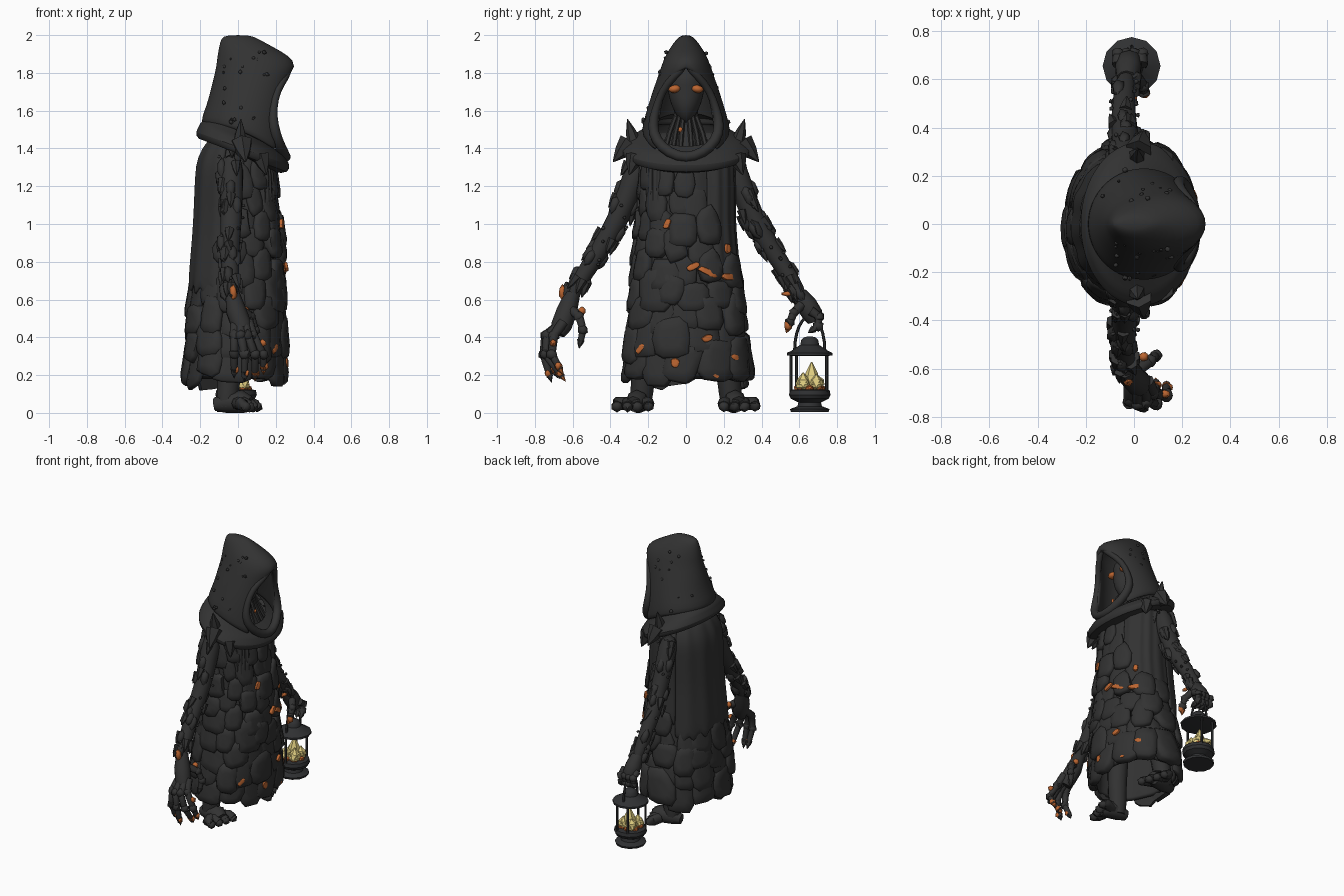
import bpy, bmesh, random
from math import sin, cos, pi, asin, radians
from mathutils import Vector, Matrix

rng = random.Random(3)
bm = bmesh.new()  # shared work mesh, emptied by finish()
if "Cube" in bpy.data.objects:
    bpy.data.objects.remove(bpy.data.objects["Cube"])

def material(name, *rgb):
    m = bpy.data.materials.new(name)
    m.use_nodes = True
    m.diffuse_color = (*rgb, 1)
    bsdf = next(n for n in m.node_tree.nodes if n.type == 'BSDF_PRINCIPLED')
    bsdf.inputs["Base Color"].default_value = (*rgb, 1)
    return m

CHAR, METAL = material("charcoal", .032, .032, .032), material("dark_metal", .029, .03, .032)
EMBER, FLAME = material("ember_orange", .5, .13, .03), material("flame_yellow", .75, .62, .22)

def finish(name, mats=(CHAR,), sub=0, solid=0, angle=50):
    bmesh.ops.remove_doubles(bm, verts=bm.verts, dist=.0002)
    bmesh.ops.recalc_face_normals(bm, faces=bm.faces)
    me = bpy.data.meshes.new(name)
    bm.to_mesh(me)
    bm.clear()
    for m in mats:
        me.materials.append(m)
    me.shade_smooth()
    me.set_sharp_from_angle(angle=radians(angle))
    ob = bpy.data.objects.new(name, me)
    bpy.context.scene.collection.objects.link(ob)
    if solid:
        mod = ob.modifiers.new("thickness", 'SOLIDIFY')
        mod.thickness, mod.offset = solid, -1
    if sub:
        mod = ob.modifiers.new("smooth", 'SUBSURF')
        mod.levels = mod.render_levels = sub

def loft(rings, closed=True, caps=(1, 1), mat=0):
    vs = [[bm.verts.new(p) for p in r] for r in rings]
    n = len(vs[0])
    faces = [bm.faces.new((a[i], a[(i + 1) % n], b[(i + 1) % n], b[i]))
             for a, b in zip(vs, vs[1:]) for i in range(n if closed else n - 1)]
    for f in faces + [bm.faces.new(r) for r, c in zip((vs[0], vs[-1]), caps) if c]:
        f.material_index = mat

def tube(pts, n=8, mat=0):  # round sections along (x, y, z, radius)
    ps, rings = [Vector(p[:3]) for p in pts], []
    ref = Vector((0, 0, 1)) if abs((ps[-1] - ps[0]).normalized().x) > .8 else Vector((1, 0, 0))
    for i, p in enumerate(ps):
        t = (ps[min(i + 1, len(ps) - 1)] - ps[max(i - 1, 0)]).normalized()
        u = t.cross(ref).normalized()
        rings.append([p + (u * cos(2 * pi * k / n) + t.cross(u) * sin(2 * pi * k / n)) * pts[i][3] for k in range(n)])
    loft(rings, mat=mat)

def blob(pos, scale, direction=(0, 0, 1), mat=0, jitter=.12):
    M = Matrix.LocRotScale(Vector(pos), Vector(direction).to_track_quat('Z', 'Y'), Vector(scale))
    for v in bmesh.ops.create_icosphere(bm, subdivisions=1 if jitter else 2, radius=1, matrix=M)['verts']:
        v.co += (v.co - Vector(pos)) * rng.uniform(-jitter, jitter)
        for f in v.link_faces:
            f.material_index = mat

def spike(base, tip, r, mat=0):
    base, tip = Vector(base), Vector(tip)
    tube([(*base, r), (*base.lerp(tip, .5), r * .65), (*tip, r * .06)], 6, mat)

def ovals(cx, cy, rows, n, tilt=0):  # elliptic rings from (x radius, y radius, z)
    return [[(cx + rx * cos(a), cy + ry * sin(a), z - tilt * cos(a)) for a in (2 * pi * k / n for k in range(n))]
            for rx, ry, z in rows]

# Robe surface: height, back x, front x, half width
ROBE = [(.17, -.255, .215, .31), (.4, -.245, .225, .295), (.7, -.225, .22, .262), (1, -.2, .205, .235),
        (1.25, -.19, .195, .235), (1.36, -.18, .18, .23), (1.43, -.12, .13, .16)]

def section(z):
    z = min(max(z, ROBE[0][0]), ROBE[-1][0])
    a, b = next((a, b) for a, b in zip(ROBE, ROBE[1:]) if z <= b[0])
    return [p + (q - p) * (z - a[0]) / (b[0] - a[0]) for p, q in zip(a[1:], b[1:])]

def surf(phi, z, off=0):
    xb, xf, w = section(z)
    c = abs(cos(phi)) ** .85 * (1 if cos(phi) > 0 else -1)
    return Vector(((xb + xf) / 2 + ((xf - xb) / 2 + off) * c, (w + off) * sin(phi), z))

loft([[surf(2 * pi * k / 48, r[0], .006 * sin(k * pi / 3)) for k in range(48)] for r in ROBE], caps=(0, 1))
finish("robe", solid=.02, sub=1)

# Smooth hanging panels: middle angle, spread, top, hem, offset
for name, mid, spread, top, hem, off in (("cape", pi, 1.25, 1.45, .66, .036), ("side_panel", 1.2, .72, 1.36, .78, .028),
                                         ("chest_panel", -.75, .3, 1.34, 1.08, .026)):
    loft([[surf(mid + s * spread, top + (hem + .04 * sin(s * 25) - .04 * abs(s) - top) * i / 8,
                off + .004 * sin(s * 16) - .02 * abs(s) ** 4) for s in (k / 12 - 1 for k in range(25))]
          for i in range(9)], closed=False, caps=(0, 0))
    finish(name, solid=.022, sub=1)

def plate(phi, z, w, h, thick, tilt=0, base=0, n=10):  # rounded slab, lower edge kicked out
    outline = []
    for k in range(n):
        r = rng.uniform(.86, 1.1) / 2
        u, v = [abs(q) ** .7 * (r if q > 0 else -r) for q in (cos(2 * pi * k / n), sin(2 * pi * k / n))]
        outline.append((u * w * cos(tilt) - v * h * sin(tilt), u * w * sin(tilt) + v * h * cos(tilt)))
    loft([[surf(phi + u * s / .26, z + v * s, base + o * thick + max(0, -v) * .1) for u, v in outline]
          for s, o in ((1, -.3), (1, .6), (.88, 1), (.45, 1.1))])

# Overlapping slabs, leaving the cloth panels free
for row in range(9):
    z, count, big = .265 + row * .122, 12 + row % 2, 1.12 - row * .035
    for k in range(count):
        phi = 2 * pi * (k + .5 * (row % 2)) / count + rng.uniform(-.1, .1)
        if not (z > .68 and cos(phi) < -.25 or z > .76 and .5 < phi < 2):
            plate(phi, z + rng.uniform(-.03, .03), .16 * big * rng.uniform(.8, 1.2), .2 * big * rng.uniform(.8, 1.15),
                  rng.uniform(.018, .042) * big * (.7 if row > 6 else 1), rng.uniform(-.25, .25))
finish("robe_slabs", angle=60)

# Glowing cracks between slabs: y, z, length, tilt
for y, z, l, t in ((-.085, 1, .06, 1.2), (.035, .775, .07, .6), (.1, .745, .1, -.5), (.195, .72, .09, 0),
                   (.19, .87, .05, 1.4), (.1, .395, .05, .5), (.24, .285, .08, -.5), (-.05, .265, .05, 1.5),
                   (-.21, .34, .06, .8), (.14, .2, .03, 1)):
    plate(asin(y / section(z)[2]), z, l, .034, .012, t, .036)
finish("robe_embers", (EMBER,))

# Hood: height, back x, front x, half width, opening half width
HOOD = [(2, -.06, .06, .02, 0), (1.985, -.09, .1, .045, 0), (1.94, -.1, .18, .08, 0), (1.89, -.11, .275, .11, 0),
        (1.84, -.115, .308, .13, 0), (1.79, -.125, .28, .148, .06), (1.73, -.14, .22, .168, .115),
        (1.63, -.165, .2, .2, .145), (1.56, -.195, .2, .23, .165), (1.525, -.19, .215, .235, .16)]
rows = []
for z, xb, xf, w, g in HOOD:
    gap = asin(g / w)
    arc = [((1 - cos(a)) / (1 + cos(gap)), a) for a in ((k / 14 - 1) * (pi - gap) for k in range(29))]
    rows.append([(xb + (xf - xb) * f, w * sin(a), z - max(0, 1.62 - z) * 1.5 * f * f) for f, a in arc])
loft(rows, closed=False, caps=(1, 0))
finish("hood", solid=.026, sub=1)
for k in range(34):
    z, xb, xf, w, g = HOOD[rng.randrange(3, 9)]
    a, r = rng.choice((-1, 1)) * rng.uniform(.6, 2.1), rng.uniform(.007, .013)
    blob((xb + (xf - xb) * (1 - cos(a)) / 2, w * sin(a) * .99, z + rng.uniform(-.02, .02)), (r, r, r))
finish("hood_pebbles")

# Rolled rim around the hood opening
half = [(.275, 0, 1.845), (.255, .065, 1.78), (.205, .125, 1.71), (.185, .16, 1.61), (.185, .18, 1.52),
        (.21, .16, 1.44), (.24, .09, 1.375)]
tube([(*p, .022 + .01 * (p[2] < 1.6)) for p in half + [(.255, 0, 1.345)] + [(x, -y, z) for x, y, z in half[::-1]]])
finish("hood_rim", sub=1)

# Shoulder cowl sloping down to the front, and its spikes
loft(ovals(.025, 0, [(.15, .19, 1.5), (.2, .25, 1.465), (.23, .3, 1.445), (.235, .32, 1.42), (.25, .345, 1.405),
                     (.245, .34, 1.355), (.17, .24, 1.36)], 40, .088), caps=(0, 0))
finish("cowl", sub=1)
for s in (-1, 1):
    for x, y, z, dx, dy, dz, r in ((.01, .275, 1.43, .005, .035, .125, .04), (.02, .3, 1.43, .02, .085, -.1, .06),
                                   (.12, .27, 1.36, .03, .03, -.1, .05)):
        spike((x, s * y, z), (x + dx, s * (y + dy), z + dz), r)
finish("cowl_spikes")

# Masked face, neck cords and eyes
loft(ovals(.06, 0, [(.03, .02, 1.53), (.075, .05, 1.57), (.1, .085, 1.64), (.09, .1, 1.71), (.1, .1, 1.76),
                    (.08, .08, 1.81), (.03, .03, 1.85)], 16))
finish("face", sub=1)
tube([(.02, 0, 1.64, .06), (.02, 0, 1.52, .07), (.03, 0, 1.38, .13)], 12)
for y in (-.11, -.07, -.03, .03, .07, .11):
    tube([(.09, y * .5, 1.57, .012), (.11, y * .8, 1.48, .014), (.15, y, 1.39, .014)], 6)
finish("neck")
for s in (-1, 1):
    blob((.135, s * .06, 1.715), (.03, .033, .021), (0, s * .15, 1), jitter=0)
blob((.16, -.03, 1.5), (.008, .012, .016))
finish("eyes", (EMBER,))

# Arms with bark lumps, shards and pebbles; legs with broad feet
ARM = [(-.035, .23, 1.38, .07), (-.035, .29, 1.2, .065), (-.035, .36, 1.02, .06), (-.045, .45, .87, .054),
       (-.04, .55, .72, .046), (-.03, .62, .59, .043)]
for s, side in ((1, "lantern"), (-1, "claw")):
    tube([(x, s * y, z, r) for x, y, z, r in ARM], 10)
    finish(side + "_arm", sub=1)
    for k in range(66):
        i = rng.randrange(len(ARM) - 1)
        a, b = [Vector((x, s * y, z)) for x, y, z, r in ARM[i:i + 2]]
        t, ang = (b - a).normalized(), rng.uniform(0, 2 * pi)
        out = Vector((1, 0, 0)) * cos(ang) + t.cross((1, 0, 0)) * sin(ang)
        p = a.lerp(b, rng.random()) + out * ARM[i + 1][3] * .9
        if k % 3 == 0:
            spike(p - t * .03, p + t * .05 + out * .018, .028)
        else:
            blob(p + out * .012 * (k % 3 - 1), (.028, .028, .055) if k % 3 == 1 else (.01,) * 3, t)
    finish(side + "_arm_bark")
    tube([(-.03, s * .2, .5, .075), (-.04, s * .22, .25, .065), (-.055, s * .235, .1, .06), (-.06, s * .24, .03, .05)], 10)
    tube([(-.125, s * .23, .045, .035), (-.07, s * .24, .052, .052), (.02, s * .26, .06, .062), (.06, s * .275, .045, .045)])
    for k in range(4):
        x, y = .1 - .02 * k, s * (.2 + k * .055)
        tube([(0, s * (.23 + k * .028), .05, .035), (x - .03, y, .05, .034), (x, y, .036, .03)])
        blob((x, y, .034), (.032, .032, .03))
    finish(side + "_side_foot")

def digit(pts, r, tip=0):  # knuckled finger ending in a claw
    tube([(*p, r * (1 - .13 * i)) for i, p in enumerate(pts)])
    for p in pts[1:-1]:
        blob(p, (r * 1.12,) * 3)
    a, b = Vector(pts[-2]), Vector(pts[-1])
    spike(b - (b - a) * .25, b + (b - a).normalized() * .03, r * .8, tip)

# Open claw hand with embers
tube([(-.03, -.6, .63, .04), (-.01, -.63, .54, .055), (.02, -.66, .46, .055), (.03, -.68, .42, .04)], 10)
for x, bend, tx, ty, tz in ((-.02, -.73, -.02, -.69, .21), (.015, -.745, .035, -.72, .19), (.05, -.735, .09, -.655, .19),
                            (.08, -.7, .135, -.665, .23)):
    digit([(x * .7, -.65, .48), (x, bend, .41), (tx, bend - .01, .31), (tx, ty, tz)], .028, int(x > .03))
    blob((tx + .012, ty - .012, tz + .02), (.015, .018, .022), mat=1)
digit([(.02, -.6, .54), (.07, -.565, .51), (.09, -.545, .44), (.08, -.56, .37)], .026)
for x, y, z, h in ((-.025, -.655, .64, .045), (.04, -.55, .54, .022), (.13, -.705, .37, .02)):
    blob((x, y, z), (.022, .02, h), mat=1)
finish("claw_hand", (CHAR, EMBER))

# Hand gripping the lantern handle
tube([(-.03, .6, .63, .042), (-.025, .64, .57, .055), (-.02, .67, .52, .055), (-.02, .68, .48, .035)], 10)
for x in (-.065, -.033, 0, .032):
    digit([(x, .66, .54), (x, .705, .51), (x, .7, .46), (x + .01, .67, .44)], .026)
digit([(.01, .61, .57), (.04, .57, .53), (.04, .55, .48), (.035, .54, .45)], .026, 1)
blob((.045, .54, .465), (.024, .022, .033), mat=1)
blob((0, .535, .63), (.016, .035, .014), mat=1)
finish("lantern_hand", (CHAR, EMBER))

# Lantern frame, then flame over a few embers
LX, LY = -.01, .655
for profile in ([(.1, .005), (.105, .02), (.065, .035), (.06, .055), (.1, .075), (.11, .095), (.105, .12), (.08, .125)],
                [(.09, .3), (.12, .305), (.12, .318), (.095, .33), (.05, .36), (.045, .385), (.03, .4), (.008, .405)]):
    loft(ovals(LX, LY, [(r, r, z) for r, z in profile], 12))
for x, y in ((LX + .1 * cos(a), LY + .1 * sin(a)) for a in (1.1, 2, 3.9, 4.8)):
    tube([(x, y, .11, .008), (x, y, .32, .008)], 6)
tube([(LX, LY + .08 * cos(a), .33 + .18 * sin(a), .008) for a in (pi * k / 12 for k in range(13))], 6)
finish("lantern_frame", (METAL,), angle=35)
for dx, dy, top, r in ((0, .01, .27, .05), (.035, -.035, .215, .042), (-.03, .04, .2, .042), (.035, .035, .205, .04),
                       (-.035, -.035, .21, .042)):
    blob((LX + dx, LY + dy, .155), (r, r, .045))
    spike((LX + dx, LY + dy, .15), (LX + dx, LY + dy, top), r)
for a in range(7):
    blob((LX + .062 * cos(a * .9), LY + .062 * sin(a * .9), .132), (.025, .025, .016), mat=1)
finish("lantern_flame", (FLAME, EMBER), angle=20)
